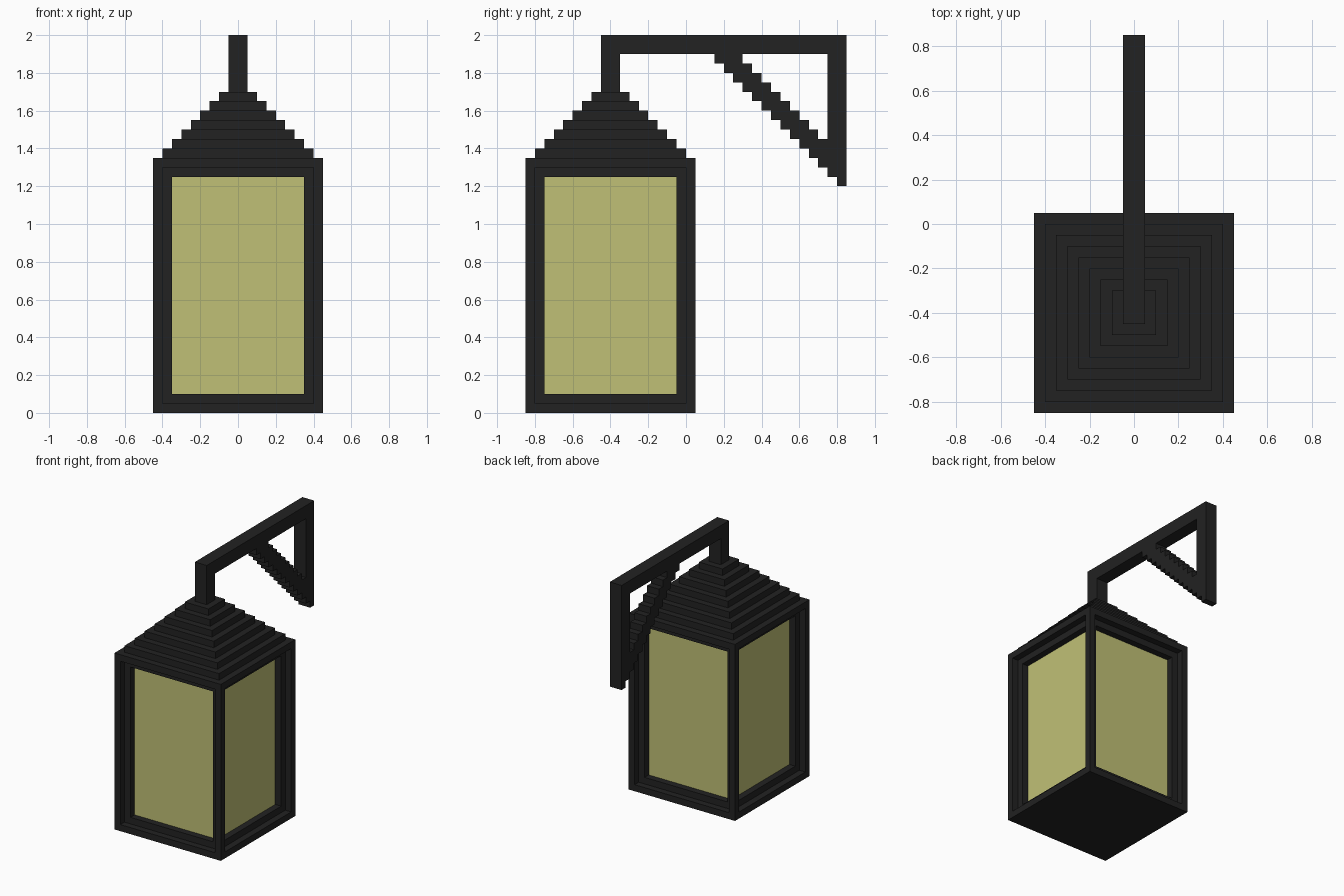
import bpy
import bmesh

STEP = 0.05        # size of one stair step
CENTRE_Y = -0.40   # the lantern hangs in front of the bracket's wall post

cube = bpy.data.objects.get("Cube")
if cube:
    bpy.data.objects.remove(cube, do_unlink=True)


def make_material(name, colour, roughness):
    mat = bpy.data.materials.new(name)
    mat.use_nodes = True
    mat.diffuse_color = (*colour, 1)
    shader = next(n for n in mat.node_tree.nodes if n.type == 'BSDF_PRINCIPLED')
    shader.inputs["Base Color"].default_value = (*colour, 1)
    shader.inputs["Roughness"].default_value = roughness
    return mat


iron = make_material("black iron", (0.016, 0.016, 0.016), 0.8)
glass = make_material("warm yellow glass", (0.53, 0.53, 0.18), 0.8)


def finish(name, bm, mat):
    bmesh.ops.recalc_face_normals(bm, faces=bm.faces)
    mesh = bpy.data.meshes.new(name)
    bm.to_mesh(mesh)
    bm.free()
    mesh.materials.append(mat)
    obj = bpy.data.objects.new(name, mesh)
    bpy.context.collection.objects.link(obj)
    return obj


def square_loft(name, profile, mat, x=0.0, y=CENTRE_Y):
    """Stack square rings given as (half width, height) and cap both ends."""
    bm = bmesh.new()
    rings = [[bm.verts.new((x + sx * h, y + sy * h, z))
              for sx, sy in ((-1, -1), (1, -1), (1, 1), (-1, 1))]
             for h, z in profile]
    for low, high in zip(rings, rings[1:]):
        for i in range(4):
            j = (i + 1) % 4
            bm.faces.new((low[i], low[j], high[j], high[i]))
    bm.faces.new(rings[0])
    bm.faces.new(rings[-1])
    return finish(name, bm, mat)


def side_extrude(name, outline, mat, half=0.05):
    """Extrude a (y, z) outline across x."""
    bm = bmesh.new()
    face = bm.faces.new([bm.verts.new((-half, y, z)) for y, z in outline])
    out = bmesh.ops.extrude_face_region(bm, geom=[face])
    moved = [v for v in out["geom"] if isinstance(v, bmesh.types.BMVert)]
    bmesh.ops.translate(bm, verts=moved, vec=(2 * half, 0, 0))
    return finish(name, bm, mat)


# Stepped base
square_loft("base", [(0.45, 0), (0.45, 0.05), (0.40, 0.05), (0.40, 0.10)], iron)

# Glass body
square_loft("glass_panes", [(0.35, 0.10), (0.35, 1.25)], glass)

# Corner posts: an outer one and a recessed inner one at every corner
for side, sx in (("left", 1), ("right", -1)):
    for end, sy in (("front", -1), ("back", 1)):
        for kind, c, z0, z1 in (("outer", 0.425, 0.05, 1.30),
                                ("inner", 0.375, 0.10, 1.25)):
            square_loft(f"{kind}_post_{end}_{side}",
                        [(STEP / 2, z0), (STEP / 2, z1)], iron,
                        sx * c, CENTRE_Y + sy * c)

# Eaves and stepped pyramid roof
roof = [(0.40, 1.25), (0.40, 1.30)]
for i in range(8):
    half, z = 0.45 - i * STEP, 1.30 + i * STEP
    roof += [(half, z), (half, z + STEP)]
square_loft("roof", roof, iron)

# Hanger, arm and wall post in one bent bar
side_extrude("bracket_arm", [
    (-0.45, 1.70), (-0.35, 1.70), (-0.35, 1.90), (0.75, 1.90), (0.75, 1.25),
    (0.80, 1.25), (0.80, 1.20), (0.85, 1.20), (0.85, 2.00), (-0.45, 2.00)], iron)

# Stair-stepped diagonal brace
lower, upper = [], []
for i in range(12):
    y = 0.15 + i * STEP
    lower += [(y, 2.0 - y), (y + STEP, 2.0 - y)]
    top = min(1.90, 2.15 - y)
    upper += [(y, top), (y + STEP, top)]
outline = []
for y, z in lower + upper[::-1]:
    point = (round(y, 3), round(z, 3))
    if point not in outline:
        outline.append(point)
side_extrude("bracket_brace", outline, iron)
